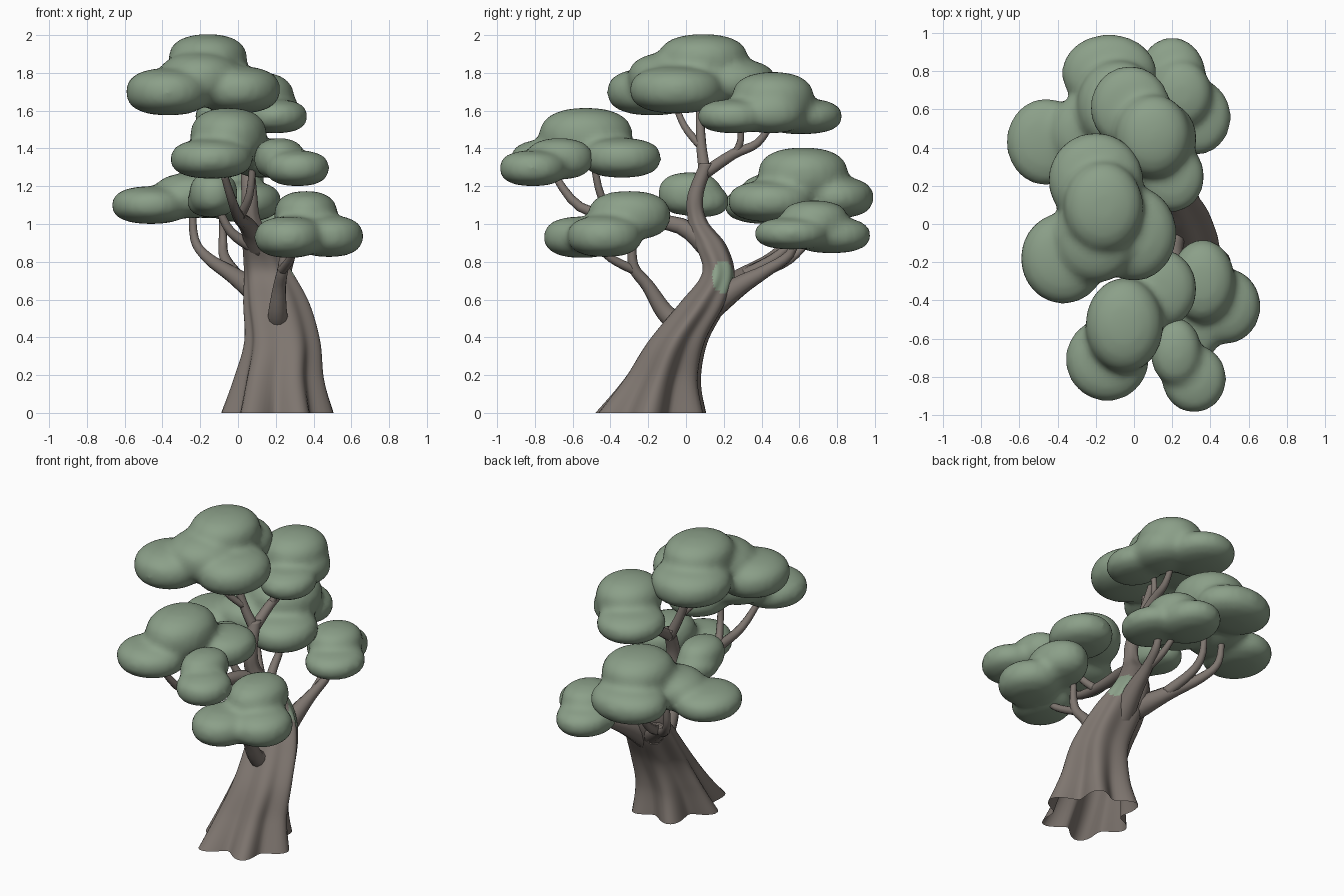
import bpy
import bmesh
import math
from mathutils import Vector, Matrix

default_cube = bpy.data.objects.get("Cube")
if default_cube:
    bpy.data.objects.remove(default_cube, do_unlink=True)


def make_material(name, colour):
    material = bpy.data.materials.new(name)
    material.use_nodes = True
    material.diffuse_color = colour
    material.node_tree.nodes["Principled BSDF"].inputs["Base Color"].default_value = colour
    return material


leaf_green = make_material("leaf green", (0.26, 0.35, 0.25, 1))
bark_brown = make_material("bark brown", (0.21, 0.18, 0.16, 1))


def finish(bm, name, materials):
    """Turn a bmesh into a smooth shaded object."""
    bmesh.ops.recalc_face_normals(bm, faces=bm.faces)
    for face in bm.faces:
        face.smooth = True
    mesh = bpy.data.meshes.new(name)
    bm.to_mesh(mesh)
    bm.free()
    for material in materials:
        mesh.materials.append(material)
    obj = bpy.data.objects.new(name, mesh)
    bpy.context.collection.objects.link(obj)
    return obj


def spline(keys, steps):
    """Catmull-Rom interpolation through key tuples of any length."""
    result = []
    for i in range(len(keys) - 1):
        a, b = keys[max(i - 1, 0)], keys[i]
        c, d = keys[i + 1], keys[min(i + 2, len(keys) - 1)]
        for step in range(steps):
            t = step / steps
            result.append([
                q + t * (r - p + t * (2 * p - 5 * q + 4 * r - s + t * (3 * (q - r) + s - p))) / 2
                for p, q, r, s in zip(a, b, c, d)])
    result.append(list(keys[-1]))
    return result


def bridge_rings(bm, rings):
    for low, high in zip(rings, rings[1:]):
        for i in range(len(low)):
            j = (i + 1) % len(low)
            bm.faces.new((low[i], low[j], high[j], high[i]))


def clump(name, *lobes, power=2.5):
    """Leaf cushion: plump lobes (centre, radii) fused into one skin."""
    bm = bmesh.new()
    for x, y, z, rx, ry, rz in lobes:
        lobe = bmesh.ops.create_icosphere(bm, subdivisions=3, radius=1)["verts"]
        for vert in lobe:
            # Squared side profile, round from above
            rim = math.hypot(vert.co.x, vert.co.y)
            vert.co /= (rim ** power + abs(vert.co.z) ** power) ** (1 / power)
            vert.co = Vector((x + rx * vert.co.x, y + ry * vert.co.y, z + rz * vert.co.z))
    obj = finish(bm, name, [leaf_green])
    remesh = obj.modifiers.new("fuse lobes", "REMESH")
    remesh.mode = "VOXEL"
    remesh.voxel_size = 0.022
    remesh.use_smooth_shade = True
    smooth = obj.modifiers.new("soften seams", "SMOOTH")
    smooth.factor = 0.5
    smooth.iterations = 8


def branch(name, *keys, sides=10):
    """Tapered limb through keys of x, y, z, radius."""
    points = spline(keys, 4)
    bm = bmesh.new()
    rings = []
    for i, (x, y, z, radius) in enumerate(points):
        before = Vector(points[max(i - 1, 0)][:3])
        after = Vector(points[min(i + 1, len(points) - 1)][:3])
        turn = (after - before).to_track_quat("Z", "Y").to_matrix().to_4x4()
        frame = Matrix.Translation((x, y, z)) @ turn
        ring = []
        for k in range(sides):
            angle = math.tau * k / sides
            ring.append(bm.verts.new(
                frame @ Vector((radius * math.cos(angle), radius * math.sin(angle), 0))))
        rings.append(ring)
    # Match each ring to its neighbour so the limb never twists
    for i in range(1, len(rings)):
        shift = min(range(sides), key=lambda s: sum(
            (rings[i][(k + s) % sides].co - rings[i - 1][k].co).length for k in range(sides)))
        rings[i] = rings[i][shift:] + rings[i][:shift]
    bridge_rings(bm, rings)
    bm.faces.new(rings[0])
    bm.faces.new(rings[-1])
    finish(bm, name, [bark_brown])


# Leaning trunk with root flutes: x, y, z, half width, half depth, flute depth
trunk_keys = [
    (0.20, -0.19, 0, 0.25, 0.27, 0.19),
    (0.21, -0.13, 0.18, 0.21, 0.195, 0.14),
    (0.23, -0.045, 0.38, 0.185, 0.155, 0.09),
    (0.20, 0.09, 0.58, 0.165, 0.125, 0.07),
    (0.16, 0.17, 0.74, 0.125, 0.085, 0.05),
    (0.11, 0.13, 0.89, 0.085, 0.08, 0.04),
    (0.07, 0.06, 1.02, 0.05, 0.05, 0.03),
    (0.06, 0.05, 1.15, 0.042, 0.042, 0),
    (0.05, 0.11, 1.32, 0.037, 0.037, 0),
]
bm = bmesh.new()
trunk_rings = []
for x, y, z, width, depth, flute in spline(trunk_keys, 10):
    ring = []
    for k in range(72):
        angle = math.tau * k / 72
        swell = 1 + flute * math.cos(6 * angle + 1.5 * z) + flute / 3 * math.cos(3 * angle + 1)
        ring.append(bm.verts.new((x + width * swell * math.cos(angle),
                                  y + depth * swell * math.sin(angle), z)))
    trunk_rings.append(ring)
bridge_rings(bm, trunk_rings)
bm.faces.new(trunk_rings[-1])
# Mossy patch on the outer bend
for face in bm.faces:
    spot = face.calc_center_median()
    if spot.x > 0.16 and math.hypot((spot.y - 0.195) / 0.058, (spot.z - 0.72) / 0.085) < 1:
        face.material_index = 1
finish(bm, "trunk", [bark_brown, leaf_green])

# Lower limbs
branch("front_limb", (0.22, -0.02, 0.46, 0.06), (0.21, -0.11, 0.53, 0.05),
       (0.22, -0.2, 0.67, 0.035), (0.24, -0.28, 0.78, 0.028), (0.25, -0.28, 0.95, 0.018))
branch("front_limb_fork", (0.23, -0.26, 0.75, 0.026), (0.28, -0.4, 0.82, 0.022),
       (0.3, -0.5, 0.92, 0.016))
branch("back_limb", (0.2, 0.1, 0.54, 0.08), (0.23, 0.28, 0.67, 0.055),
       (0.25, 0.42, 0.75, 0.035), (0.28, 0.55, 0.84, 0.025), (0.29, 0.58, 0.96, 0.018))
branch("back_limb_fork", (0.25, 0.41, 0.745, 0.027), (0.23, 0.55, 0.81, 0.022),
       (0.21, 0.66, 0.92, 0.016))
branch("left_limb", (0.13, 0.16, 0.62, 0.075), (-0.02, 0.3, 0.725, 0.045),
       (-0.16, 0.45, 0.82, 0.03), (-0.23, 0.53, 0.92, 0.023), (-0.24, 0.55, 1.1, 0.018))
branch("left_limb_fork", (0, 0.29, 0.72, 0.035), (-0.07, 0.47, 0.82, 0.028),
       (-0.08, 0.56, 0.92, 0.022), (-0.08, 0.57, 1.1, 0.018))
branch("side_twig", (0.08, 0.1, 0.88, 0.035), (-0.04, 0.06, 0.96, 0.025),
       (-0.12, 0.04, 1.12, 0.018))

# Upper limbs
branch("reaching_limb", (0.11, 0.13, 0.87, 0.065), (0.05, -0.03, 0.99, 0.045),
       (0.01, -0.3, 1.03, 0.034), (-0.02, -0.56, 1.09, 0.026), (-0.08, -0.71, 1.28, 0.018))
branch("reaching_limb_fork", (0.01, -0.36, 1.04, 0.026), (0.06, -0.45, 1.15, 0.021),
       (0.08, -0.49, 1.34, 0.018))
branch("crown_limb", (0.05, 0.1, 1.27, 0.034), (-0.02, 0.08, 1.43, 0.027),
       (-0.1, 0.07, 1.68, 0.018))
branch("crown_limb_fork", (-0.01, 0.08, 1.41, 0.022), (-0.09, -0.01, 1.52, 0.019),
       (-0.15, -0.07, 1.67, 0.015))
branch("upper_back_limb", (0.05, 0.1, 1.27, 0.034), (0.06, 0.25, 1.37, 0.029),
       (0.07, 0.38, 1.43, 0.022), (0.08, 0.47, 1.56, 0.016))
branch("upper_back_limb_fork", (0.06, 0.26, 1.37, 0.022), (0.08, 0.29, 1.45, 0.018),
       (0.09, 0.28, 1.58, 0.015))

# Leaf cushions
clump("crown_leaves", (-0.16, 0.09, 1.87, 0.21, 0.24, 0.135),
      (-0.2, 0.23, 1.75, 0.25, 0.25, 0.125), (-0.2, -0.07, 1.77, 0.22, 0.24, 0.14),
      (-0.37, -0.18, 1.7, 0.225, 0.24, 0.125), (0, -0.05, 1.71, 0.225, 0.25, 0.125))
clump("upper_back_leaves", (0.1, 0.46, 1.66, 0.2, 0.22, 0.145),
      (-0.02, 0.61, 1.57, 0.21, 0.22, 0.095), (0.16, 0.45, 1.59, 0.17, 0.19, 0.11),
      (0.2, 0.25, 1.57, 0.17, 0.19, 0.09))
clump("front_leaves", (-0.05, -0.53, 1.46, 0.205, 0.25, 0.155),
      (-0.14, -0.71, 1.345, 0.22, 0.22, 0.105), (0.14, -0.34, 1.35, 0.19, 0.21, 0.105))
clump("small_front_leaves", (0.22, -0.67, 1.345, 0.135, 0.18, 0.11),
      (0.315, -0.81, 1.295, 0.17, 0.18, 0.095))
clump("low_front_leaves", (0.36, -0.3, 1.045, 0.17, 0.22, 0.13),
      (0.48, -0.43, 0.935, 0.185, 0.2, 0.11), (0.27, -0.55, 0.93, 0.185, 0.205, 0.11))
clump("back_leaves", (-0.08, 0.62, 1.26, 0.22, 0.24, 0.145),
      (-0.46, 0.43, 1.1, 0.21, 0.23, 0.1), (-0.13, 0.79, 1.14, 0.25, 0.205, 0.11),
      (0.02, 0.45, 1.12, 0.21, 0.23, 0.11), (-0.25, 0.48, 1.15, 0.2, 0.2, 0.12))
clump("low_back_leaves", (0.25, 0.68, 1.02, 0.16, 0.18, 0.105),
      (0.2, 0.77, 0.94, 0.18, 0.21, 0.095), (0.33, 0.56, 0.95, 0.18, 0.2, 0.085))
clump("side_leaves", (-0.13, 0.02, 1.16, 0.13, 0.17, 0.115),
      (-0.14, 0.08, 1.12, 0.13, 0.15, 0.085))
